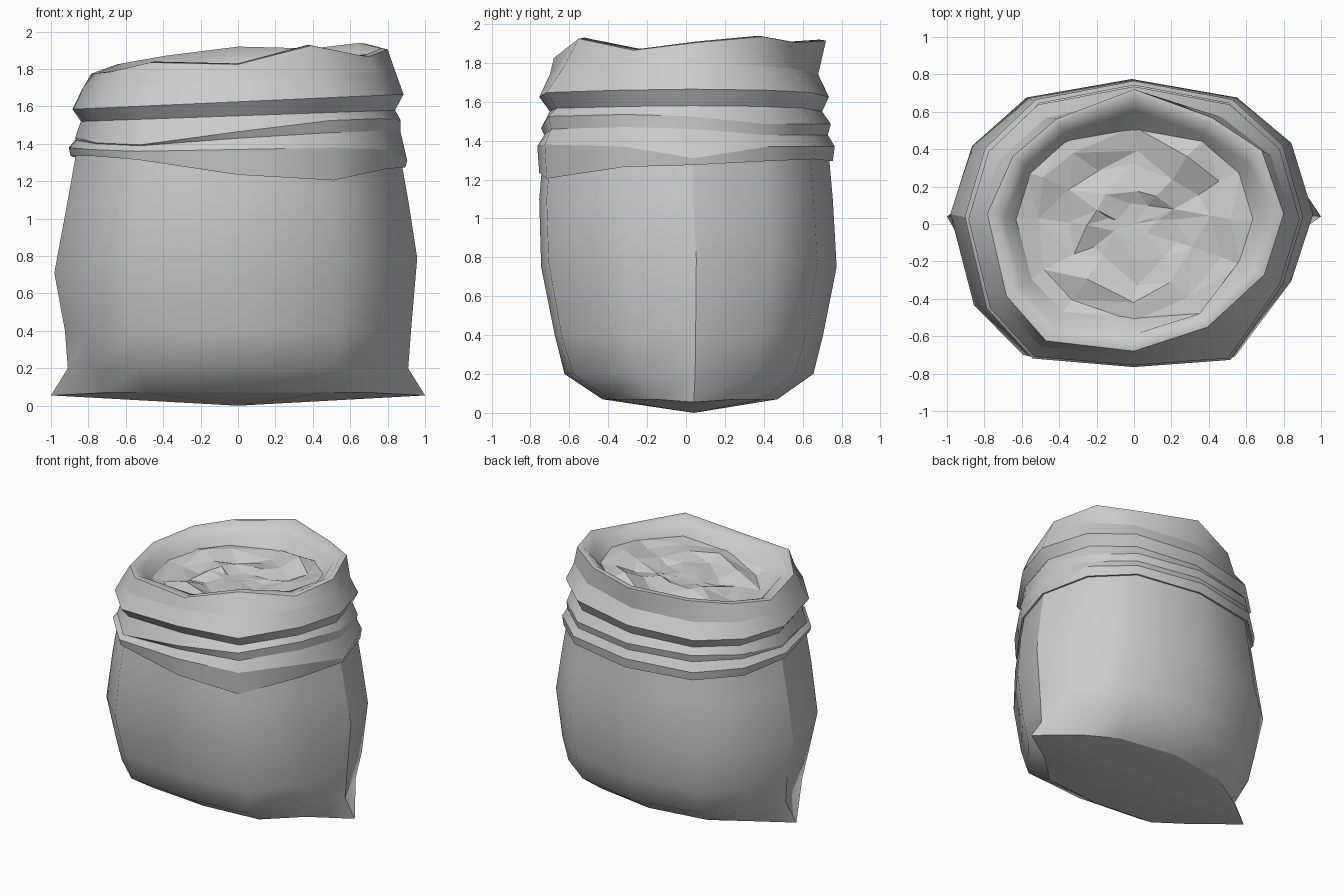
import bpy
import bmesh
import random

random.seed(11)

default_cube = bpy.data.objects.get("Cube")
if default_cube:
    bpy.data.objects.remove(default_cube, do_unlink=True)

cloth = bpy.data.materials.new("grey cloth")
cloth.use_nodes = True
grey = (0.6, 0.6, 0.6, 1)
cloth.diffuse_color = grey
cloth.node_tree.nodes["Principled BSDF"].inputs["Base Color"].default_value = grey

# Unit outline shared by every ring, counter-clockwise from +x
OUTLINE = [(1, .05), (.88, .55), (.58, .87), (0, 1), (-.58, .87), (-.88, .53),
           (-1, .05), (-.87, -.59), (-.6, -.94), (0, -1), (.57, -.95), (.88, -.42)]
COUNT = len(OUTLINE)
FLAT = [0] * COUNT


def ring(bm, rx, ry, z, tilt_x=0, shift_x=0, shift_y=0, lift=FLAT, pull=FLAT):
    """One loop of the sack: scaled outline, tilted; lift and pull are percent per column."""
    verts = []
    for (ux, uy), up, inward in zip(OUTLINE, lift, pull):
        keep = 1 - inward / 100
        verts.append(bm.verts.new((ux * rx * keep + shift_x, uy * ry * keep + shift_y,
                                   z + tilt_x * ux + up / 100)))
    return verts


def loft(bm, rows):
    loops = [ring(bm, **row) for row in rows]
    for lower, upper in zip(loops, loops[1:]):
        for i in range(COUNT):
            j = (i + 1) % COUNT
            bm.faces.new((lower[i], lower[j], upper[j], upper[i]))
    return loops


def fan(bm, loop, centre, up):
    tip = bm.verts.new(centre)
    for i in range(COUNT):
        a, b = loop[i], loop[(i + 1) % COUNT]
        bm.faces.new((a, b, tip) if up else (b, a, tip))


def sharpen_loop(bm, loop):
    for i in range(COUNT):
        bm.edges.get((loop[i - 1], loop[i])).smooth = False


def finish(bm, name, smooth=True):
    for face in bm.faces:
        face.smooth = smooth
    mesh = bpy.data.meshes.new(name)
    bm.to_mesh(mesh)
    bm.free()
    mesh.materials.append(cloth)
    bpy.context.collection.objects.link(bpy.data.objects.new(name, mesh))


# Sack body: lens-shaped base with pulled-out seam corners, bulging sides
base_pull = [0 if i % 3 == 0 else 4 for i in range(COUNT)]
bm = bmesh.new()
loops = loft(bm, [
    dict(rx=.84, ry=.45, z=.07, shift_y=.02, pull=base_pull),
    dict(rx=.91, ry=.64, z=.2, shift_y=.015, pull=[p / 2 for p in base_pull]),
    dict(rx=.925, ry=.69, z=.4, shift_y=.015),
    dict(rx=.97, ry=.76, z=.75, tilt_x=.04, shift_x=-.012, shift_y=.015),
    dict(rx=.91, ry=.755, z=1.1),
    dict(rx=.86, ry=.73, z=1.38),
])
for corner, side in ((loops[0][0], 1), (loops[0][6], -1)):
    corner.co = (side, .04, .055)
fan(bm, loops[0], (0, .04, 0), up=False)
sharpen_loop(bm, loops[0])
# Side seams stay crisp
for lower, upper in zip(loops, loops[1:]):
    for column in (0, 6):
        bm.edges.get((lower[column], upper[column])).smooth = False
finish(bm, "sack_body")

# Rolled collar: stacked folds that merge at the front left, up to an uneven rim
hem_lift = (0, 2, 3, 2, 2, 3, 6, 6, 4, -4, -7, -1)
fold_lift = (-6, 0, 0, 0, -1, 0, 1, 0, -1, 0, 1, 0)
crease_lift = (3, 0, 0, 0, 0, 0, -1, -3, -4, 0, 3, 4)
ridge_lift = (4, 0, 0, 0, 0, -2, -5, -8, -9, -2, 4, 5)
rim_lift = (4, 7, 4, 5, 0, -4, -9, -8, -3, -4, 6, 0)
rim_pull = (0, 3, 10, 0, 11, 8, 2, 2, 2, 0, 14, 1)
rim = dict(rx=.80, ry=.70, z=1.865, shift_y=.02, lift=rim_lift, pull=rim_pull)
bm = bmesh.new()
loops = loft(bm, [
    dict(rx=.86, ry=.72, z=1.28, lift=hem_lift),
    dict(rx=.895, ry=.755, z=1.275, lift=hem_lift),
    dict(rx=.905, ry=.765, z=1.37, lift=fold_lift),
    dict(rx=.87, ry=.73, z=1.43, lift=crease_lift),
    dict(rx=.87, ry=.745, z=1.485, lift=ridge_lift),
    dict(rx=.84, ry=.70, z=1.55, tilt_x=.03),
    dict(rx=.885, ry=.745, z=1.625, tilt_x=.04, shift_y=-.01),
    dict(rx=.84, ry=.69, z=1.74, tilt_x=.05, shift_y=-.01, pull=[p / 3 for p in rim_pull]),
    rim,
])
for loop in loops:
    sharpen_loop(bm, loop)
finish(bm, "rolled_collar")

# Soft inner lip sloping down to the contents, which lean to the left
bm = bmesh.new()
loft(bm, [
    rim,
    dict(rx=.765, ry=.665, z=1.87, shift_y=.02, lift=rim_lift, pull=rim_pull),
    dict(rx=.71, ry=.60, z=1.82, tilt_x=.06, shift_y=.01, pull=rim_pull),
    dict(rx=.63, ry=.50, z=1.74, tilt_x=.06),
])
finish(bm, "inner_lip")

# Lumpy contents: shallow faceted bowl of jittered rings with one peak
bm = bmesh.new()
bowl = loft(bm, [dict(rx=.65 * s, ry=.52 * s, z=1.715 + .03 * s * s, tilt_x=.06 * s)
                 for s in (1, .8, .58, .36, .16)])
for level, loop in enumerate(bowl[1:]):
    for vert in loop:
        vert.co.x += random.uniform(-.03, .03)
        vert.co.y += random.uniform(-.03, .03)
        vert.co.z += random.uniform(-.035, .035) if level < 3 else 0
bowl[1][2].co.z += .06
fan(bm, bowl[-1], (0, 0, 1.71), up=True)
bmesh.ops.triangulate(bm, faces=bm.faces[:])
finish(bm, "lumpy_contents", smooth=False)
